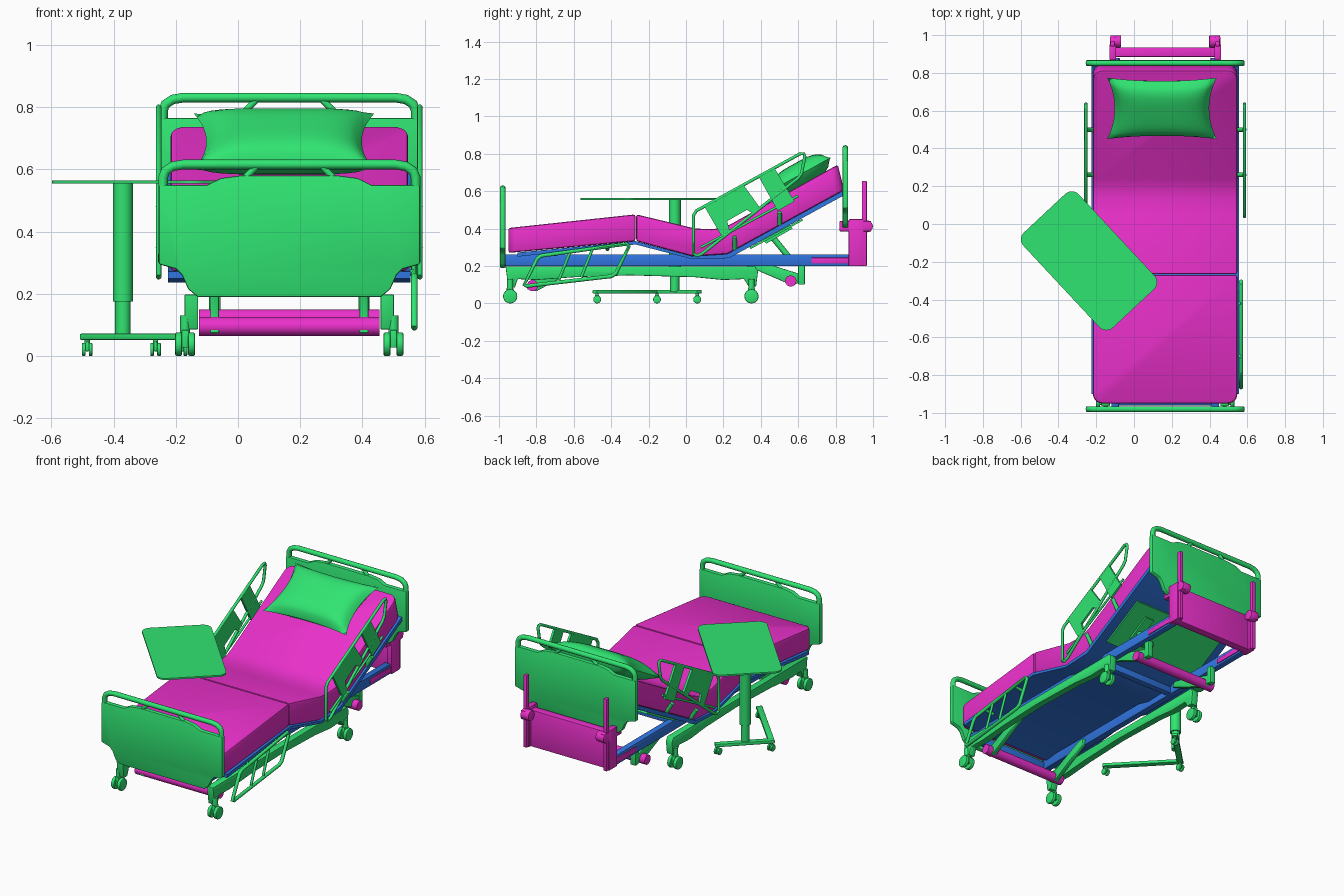
import bpy, bmesh, math
from mathutils import Vector, Matrix

if "Cube" in bpy.data.objects:
    bpy.data.objects.remove(bpy.data.objects["Cube"])

C = 0.165  # bed centre line in x


def material(name, rgb):
    m = bpy.data.materials.new(name)
    m.diffuse_color = (*rgb, 1)
    m.use_nodes = True
    m.node_tree.nodes["Principled BSDF"].inputs["Base Color"].default_value = m.diffuse_color
    return m


GREEN = material("green", (0.03, 0.78, 0.17))
PINK = material("magenta", (0.83, 0.03, 0.60))
BLUE = material("blue", (0.03, 0.18, 0.75))


def make(name, bm, mat, bevel=0, seg=2):
    bmesh.ops.recalc_face_normals(bm, faces=bm.faces[:])
    if bevel:
        edges = [e for e in bm.edges if len(e.link_faces) == 2 and e.calc_face_angle(0) > 0.7]
        bmesh.ops.bevel(bm, geom=edges, offset=bevel, segments=seg, profile=0.5,
                        affect='EDGES', clamp_overlap=True)
    me = bpy.data.meshes.new(name)
    bm.to_mesh(me)
    bm.free()
    me.materials.append(mat)
    ob = bpy.data.objects.new(name, me)
    bpy.context.collection.objects.link(ob)
    return ob


def prism(name, pts, a, b, mat, axis='x', bevel=0, round_ends=(), radius=0.05):
    """Extrude an outline from a to b: (y,z) along x, (x,z) along y, (x,y) along z."""
    put = {'x': lambda p, d: (d, p[0], p[1]), 'y': lambda p, d: (p[0], d, p[1]),
           'z': lambda p, d: (p[0], p[1], d)}[axis]
    bm = bmesh.new()
    va = [bm.verts.new(put(p, a)) for p in pts]
    vb = [bm.verts.new(put(p, b)) for p in pts]
    n = len(pts)
    bm.faces.new(va)
    bm.faces.new(vb[::-1])
    for i in range(n):
        bm.faces.new((va[i], vb[i], vb[(i + 1) % n], va[(i + 1) % n]))
    corner = [bm.edges.get((v[i], v[(i + 1) % n])) for i in round_ends for v in (va, vb)]
    if corner:
        bmesh.ops.recalc_face_normals(bm, faces=bm.faces[:])
        bmesh.ops.bevel(bm, geom=corner, offset=radius, segments=6, profile=0.5, affect='EDGES')
    return make(name, bm, mat, bevel)


def box(name, lo, hi, mat, bevel=0.004):
    pts = [(lo[1], lo[2]), (hi[1], lo[2]), (hi[1], hi[2]), (lo[1], hi[2])]
    return prism(name, pts, lo[0], hi[0], mat, bevel=bevel)


def rod(name, p, q, r, mat, sides=20, bevel=0.0):
    p, q = Vector(p), Vector(q)
    bm = bmesh.new()
    m = Matrix.Translation((p + q) / 2) @ (q - p).to_track_quat('Z', 'Y').to_matrix().to_4x4()
    bmesh.ops.create_cone(bm, cap_ends=True, segments=sides, radius1=r, radius2=r,
                          depth=(q - p).length, matrix=m)
    return make(name, bm, mat, bevel)


def tube(name, pts, r, mat, cyclic=False):
    cu = bpy.data.curves.new(name, 'CURVE')
    cu.dimensions = '3D'
    cu.bevel_depth, cu.bevel_resolution, cu.use_fill_caps = r, 3, True
    sp = cu.splines.new('POLY')
    sp.points.add(len(pts) - 1)
    for s, p in zip(sp.points, pts):
        s.co = (*p, 1)
    sp.use_cyclic_u = cyclic
    tmp = bpy.data.objects.new(name, cu)
    bm = bmesh.new()
    bpy.context.collection.objects.link(tmp)
    me = tmp.to_mesh()
    bm.from_mesh(me)
    tmp.to_mesh_clear()
    bpy.data.objects.remove(tmp)
    return make(name, bm, mat)


def caster(name, x, y, r, w, top):
    for s in (-1, 1):
        rod(name + "_wheel", (x + s * w * 0.3, y, r), (x + s * w, y, r), r, GREEN, 24, r * 0.15)
    box(name + "_fork", (x - w * 0.35, y - r * 0.5, r * 0.7), (x + w * 0.35, y + r * 0.5, r * 2.2), GREEN, 0.003)
    rod(name + "_stem", (x, y, r * 2), (x, y, top), w * 0.5, GREEN)


# mattress in two pieces with a seam at the knee
X0, X1 = C - 0.382, C + 0.382
prism("mattress_foot", [(-0.95, 0.27), (-0.27, 0.333), (-0.27, 0.476), (-0.95, 0.403)],
      X0, X1, PINK, bevel=0.012, round_ends=(3,))
prism("mattress_head", [(-0.266, 0.333), (0.035, 0.252), (0.22, 0.264), (0.845, 0.605), (0.812, 0.742),
                        (0.24, 0.424), (0.19, 0.403), (0.14, 0.397), (0.05, 0.40), (-0.266, 0.476)],
      X0, X1, PINK, bevel=0.012, round_ends=(3,))

# jointed deck under the mattress
prism("deck", [(-0.90, 0.272), (-0.27, 0.333), (0.035, 0.252), (0.22, 0.264), (0.835, 0.600), (0.845, 0.578),
               (0.23, 0.242), (0.035, 0.236), (-0.27, 0.315), (-0.90, 0.25)], C - 0.39, C + 0.39, BLUE)
prism("deck_back_plate", [(0.34, 0.300), (0.62, 0.453), (0.625, 0.443), (0.345, 0.290)], C - 0.33, C + 0.33, GREEN)

# blue bed frame
for s in (-1, 1):
    x = C + s * 0.265
    box("frame_rail", (x - 0.02, -0.97, 0.2), (x + 0.02, 0.88, 0.262), BLUE)
    box("rail_sleeve", (x - 0.025, 0.67, 0.212), (x + 0.025, 0.88, 0.245), PINK)
for y in (-0.94, 0.22):
    box("frame_cross", (C - 0.26, y - 0.02, 0.205), (C + 0.26, y + 0.02, 0.25), BLUE)


# head and foot boards: panel, top hand rail and struts
def board(name, y, z):
    half = [(0.295, 0), (0.325, 0.025), (0.345, 0.07), (0.365, 0.09), (0.42, 0.105),
            (0.42, 0.36), (0.265, 0.36), (0.22, 0.382), (0.16, 0.39)]
    pts = [(C + u, z + v) for u, v in half] + [(C - u, z + v) for u, v in half[::-1]]
    prism(name + "_panel", pts, y - 0.015, y + 0.015, GREEN, 'y', 0.006)
    rail = [(0.406, 0.11), (0.406, 0.385), (0.398, 0.405), (0.375, 0.42), (0.34, 0.426)]
    tube(name + "_rail", [(C + u, y, z + v) for u, v in rail] +
         [(C - u, y, z + v) for u, v in rail[::-1]], 0.0155, GREEN)
    for s in (-1, 1):
        tube(name + "_strut", [(C + s * 0.145, y, z + 0.38), (C + s * 0.10, y, z + 0.425)], 0.011, GREEN)


board("footboard", -0.98, 0.19)
board("headboard", 0.852, 0.405)

# raised side rails beside the back section
for s in (-1, 1):
    x = C + s * 0.42
    loop = [(0.04, 0.265), (0.04, 0.47), (0.055, 0.495), (0.61, 0.80), (0.63, 0.80), (0.635, 0.785),
            (0.618, 0.695), (0.60, 0.67), (0.085, 0.265), (0.06, 0.255)]
    tube("head_rail_frame", [(x, y, z) for y, z in loop], 0.009, GREEN, True)
    prism("head_rail_panel", [(0.10, 0.515), (0.31, 0.63), (0.40, 0.505), (0.36, 0.48), (0.325, 0.50),
                              (0.22, 0.44), (0.235, 0.385), (0.19, 0.36)], x - 0.007, x + 0.007, GREEN)
    prism("head_rail_slat", [(0.39, 0.675), (0.475, 0.72), (0.565, 0.635), (0.48, 0.575)][:2] +
          [(0.58, 0.545), (0.49, 0.495)], x - 0.007, x + 0.007, GREEN)
    tube("head_rail_lower_bar", [(x, 0.08, 0.30), (x, 0.60, 0.575)], 0.007, GREEN)
    xi = C + s * 0.38
    for y in (0.26, 0.50):
        rod("head_rail_link", (x, y, 0.30 + (y - 0.16) * 0.55), (xi, y, 0.28 + (y - 0.24) * 0.55), 0.012, GREEN)

# lowered side rail by the foot section
x = C + 0.402
loop = [(-0.865, 0.10), (-0.795, 0.24), (-0.775, 0.255), (-0.32, 0.318), (-0.305, 0.305),
        (-0.375, 0.16), (-0.40, 0.145), (-0.85, 0.093)]
tube("foot_rail_frame", [(x, y, z) for y, z in loop], 0.011, GREEN, True)
for y in (-0.62, -0.50):
    tube("foot_rail_bar", [(x, y, 0.275 + (y + 0.62) * 0.14), (x, y - 0.06, 0.125 + (y + 0.62) * 0.12)], 0.008, GREEN)
for y in (-0.70, -0.42):
    rod("foot_rail_link", (x, y, 0.32 + (y + 0.32) * 0.135), (x - 0.07, y, 0.30 + (y + 0.32) * 0.1), 0.01, GREEN)

# wheeled base: side beams, casters, lift arms and cross tubes
beam = [(-0.965, 0.198), (0.37, 0.198), (0.385, 0.17), (0.375, 0.09), (0.335, 0.09), (0.31, 0.13), (0.2, 0.125),
        (0.05, 0.14), (-0.3, 0.15), (-0.6, 0.14), (-0.8, 0.125), (-0.90, 0.13), (-0.915, 0.085), (-0.95, 0.085)]
for s in (-1, 1):
    x = C + s * 0.315
    prism("base_beam", beam, x - 0.022, x + 0.022, GREEN, bevel=0.004)
    for y in (-0.94, 0.35):
        caster("bed_caster", C + s * 0.335, y, 0.038, 0.032, 0.13)
    x = C + s * 0.24
    prism("foot_lift_arm", [(-0.85, 0.075), (-0.80, 0.065), (-0.55, 0.20), (-0.54, 0.235), (-0.58, 0.235),
                            (-0.84, 0.115)], x - 0.014, x + 0.014, GREEN, bevel=0.004)
    prism("head_lift_arm", [(0.29, 0.25), (0.28, 0.22), (0.57, 0.095), (0.63, 0.125), (0.635, 0.195),
                            (0.61, 0.19), (0.33, 0.25)][:4] + [(0.60, 0.16), (0.33, 0.245)],
          x - 0.014, x + 0.014, GREEN, bevel=0.004)
    box("arm_hanger", (x - 0.018, 0.60, 0.10), (x + 0.018, 0.635, 0.21), GREEN)
rod("foot_cross_tube", (C - 0.29, -0.82, 0.095), (C + 0.29, -0.82, 0.095), 0.03, PINK, 24)
rod("head_cross_tube", (C - 0.29, 0.56, 0.12), (C + 0.29, 0.56, 0.12), 0.03, PINK, 24)

# back lift strut
x = C + 0.19
rod("back_lift_strut", (x, 0.45, 0.37), (x, 0.56, 0.235), 0.016, GREEN)
box("back_lift_foot", (x - 0.02, 0.53, 0.215), (x + 0.09, 0.58, 0.25), GREEN)
prism("back_lift_bracket", [(0.40, 0.345), (0.55, 0.43), (0.57, 0.40), (0.43, 0.32)], x - 0.03, x + 0.03, GREEN)
rod("back_lift_pin", (x - 0.03, 0.555, 0.235), (x + 0.03, 0.555, 0.235), 0.014, PINK)

# carrier behind the headboard
box("carrier_plate", (C - 0.295, 0.885, 0.2), (C + 0.295, 0.935, 0.43), PINK)
for s in (-1, 1):
    x = C + s * 0.278
    box("carrier_post", (x - 0.012, 0.94, 0.2), (x + 0.012, 0.967, 0.655), PINK)
    box("carrier_flange", (x - 0.018, 0.87, 0.2), (x + 0.018, 0.95, 0.45), PINK)
    box("carrier_arm", (x - 0.015, 0.82, 0.385), (x + 0.015, 0.99, 0.44), PINK)
    rod("carrier_knob", (x - s * 0.045, 0.967, 0.412), (x + s * 0.012, 0.967, 0.412), 0.032, PINK, 24, 0.004)

# pillow: two puffed grids joined at a pinched edge
bm = bmesh.new()
for s in (-1, 1):
    grid = bmesh.ops.create_grid(bm, x_segments=24, y_segments=16, size=1)["verts"]
    for v in grid:
        a, b = v.co.x, v.co.y
        puff = max(0, (1 - a ** 4) * (1 - b ** 4)) ** 0.6
        v.co = (a * (0.25 + 0.04 * b * b), b * (0.165 + 0.02 * a * a), s * 0.066 * puff)
bmesh.ops.remove_doubles(bm, verts=bm.verts[:], dist=0.0005)
bm.transform(Matrix.Translation((0.148, 0.612, 0.69)) @ Matrix.Rotation(math.radians(29), 4, 'X'))
make("pillow", bm, GREEN)

# over-bed table
ang, r = math.radians(-47), 0.05
out = []
for i, (sx, sy) in enumerate([(1, 1), (-1, 1), (-1, -1), (1, -1)]):
    for k in range(7):
        t = math.pi / 2 * (i + k / 6)
        u, v = sx * (0.345 - r) + r * math.cos(t), sy * (0.20 - r) + r * math.sin(t)
        out.append((-0.238 + u * math.cos(ang) - v * math.sin(ang), -0.195 + u * math.sin(ang) + v * math.cos(ang)))
prism("table_top", out, 0.554, 0.564, GREEN, 'z')
rod("table_column", (-0.37, -0.06, 0.175), (-0.37, -0.06, 0.555), 0.032, GREEN, 32)
rod("table_column_lower", (-0.37, -0.06, 0.06), (-0.37, -0.06, 0.18), 0.025, GREEN, 32)
corner, back, front = (-0.485, -0.155), (-0.265, 0.06), (-0.18, -0.475)
for name, q in (("table_back_foot", back), ("table_long_foot", front)):
    d = (Vector(q) - Vector(corner)).normalized() * 0.018
    n = Vector((-d.y, d.x))
    a, b = Vector(corner) - d, Vector(q) + d
    prism(name, [a + n, b + n, b - n, a - n], 0.052, 0.072, GREEN, 'z', 0.004)
for p in (corner, back, front):
    caster("table_caster", p[0], p[1], 0.021, 0.017, 0.055)

# smooth shading with sharp edges kept
for ob in bpy.context.scene.objects:
    ob.select_set(True)
    bpy.context.view_layer.objects.active = ob
bpy.ops.object.shade_smooth_by_angle(angle=math.radians(38))
